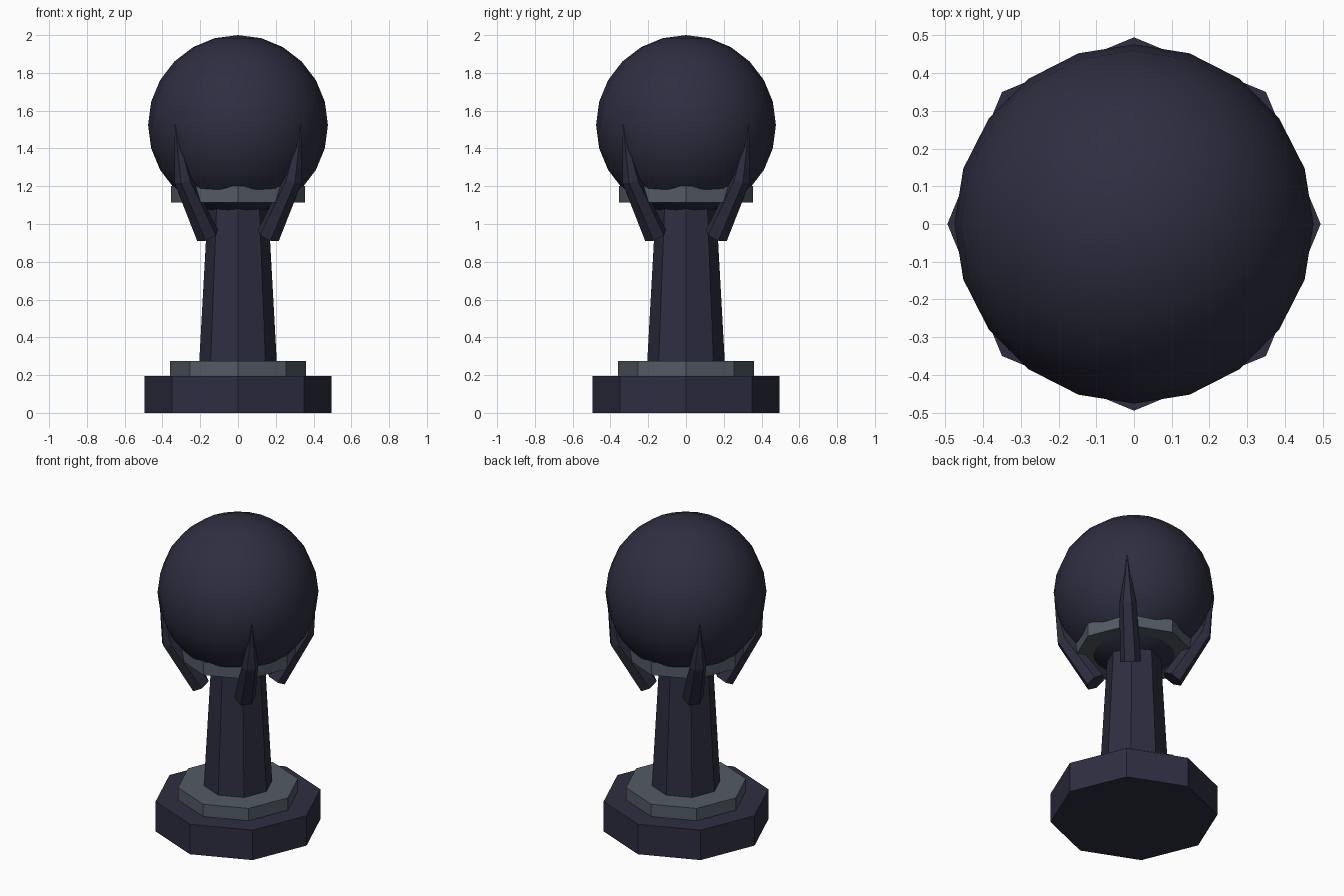
import bpy
import bmesh
from math import cos, sin, pi, radians
from mathutils import Vector, Matrix

cube = bpy.data.objects.get("Cube")
if cube:
    bpy.data.objects.remove(cube, do_unlink=True)


def make_material(name, rgb):
    mat = bpy.data.materials.new(name)
    mat.use_nodes = True
    color = (*rgb, 1.0)
    mat.diffuse_color = color
    mat.node_tree.nodes["Principled BSDF"].inputs["Base Color"].default_value = color
    return mat


dark = make_material("dark_indigo", (0.027, 0.027, 0.052))
grey = make_material("slate_grey", (0.084, 0.107, 0.127))


def add_object(name, bm, mat, smooth=False):
    bmesh.ops.recalc_face_normals(bm, faces=bm.faces)
    for face in bm.faces:
        face.smooth = smooth
    mesh = bpy.data.meshes.new(name)
    bm.to_mesh(mesh)
    bm.free()
    mesh.materials.append(mat)
    obj = bpy.data.objects.new(name, mesh)
    bpy.context.collection.objects.link(obj)
    return obj


def octagon(name, z0, z1, r0, r1, mat):
    """Eight-sided tapered block with corners on the axes."""
    bm = bmesh.new()
    rings = [[bm.verts.new((r * cos(i * pi / 4), r * sin(i * pi / 4), z))
              for i in range(8)] for r, z in ((r0, z0), (r1, z1))]
    for i in range(8):
        j = (i + 1) % 8
        bm.faces.new((rings[0][i], rings[0][j], rings[1][j], rings[1][i]))
    bm.faces.new(rings[0])
    bm.faces.new(rings[1])
    return add_object(name, bm, mat)


# Stand
octagon("base", 0, 0.195, 0.495, 0.495, dark)
octagon("base_step", 0.195, 0.275, 0.36, 0.36, grey)
octagon("column", 0.275, 1.09, 0.205, 0.16, dark)
octagon("collar", 1.115, 1.2, 0.355, 0.355, grey)

# Globe
bm = bmesh.new()
bmesh.ops.create_uvsphere(bm, u_segments=20, v_segments=12, radius=0.476,
                          matrix=Matrix.Translation((0, 0, 1.524)))
add_object("globe", bm, dark, smooth=True)


def claw(name, angle):
    """Six-sided arm leaning outward, then a spike hugging the globe."""
    bm = bmesh.new()
    spin = Matrix.Rotation(angle, 3, 'Z')
    side = Vector((0, 1, 0))
    rings = []
    # centre of each section, direction across it, radius
    for centre, across, radius in ((Vector((0.228, 0, 0.94)), Vector((0.85, 0, -0.53)), 0.063),
                                   (Vector((0.41, 0, 1.23)), Vector((0.95, 0, -0.3)), 0.05)):
        rings.append([bm.verts.new(spin @ (centre + radius * (side * cos(i * pi / 3)
                                                            + across * sin(i * pi / 3))))
                      for i in range(6)])
    tip = bm.verts.new(spin @ Vector((0.473, 0, 1.535)))
    bm.faces.new(rings[0])
    for i in range(6):
        j = (i + 1) % 6
        bm.faces.new((rings[0][i], rings[0][j], rings[1][j], rings[1][i]))
        bm.faces.new((rings[1][i], rings[1][j], tip))
    add_object(name, bm, dark)


# Claws on the diagonals
for name, degrees in (("claw_back_left", 45), ("claw_back_right", 135),
                      ("claw_front_right", 225), ("claw_front_left", 315)):
    claw(name, radians(degrees))
